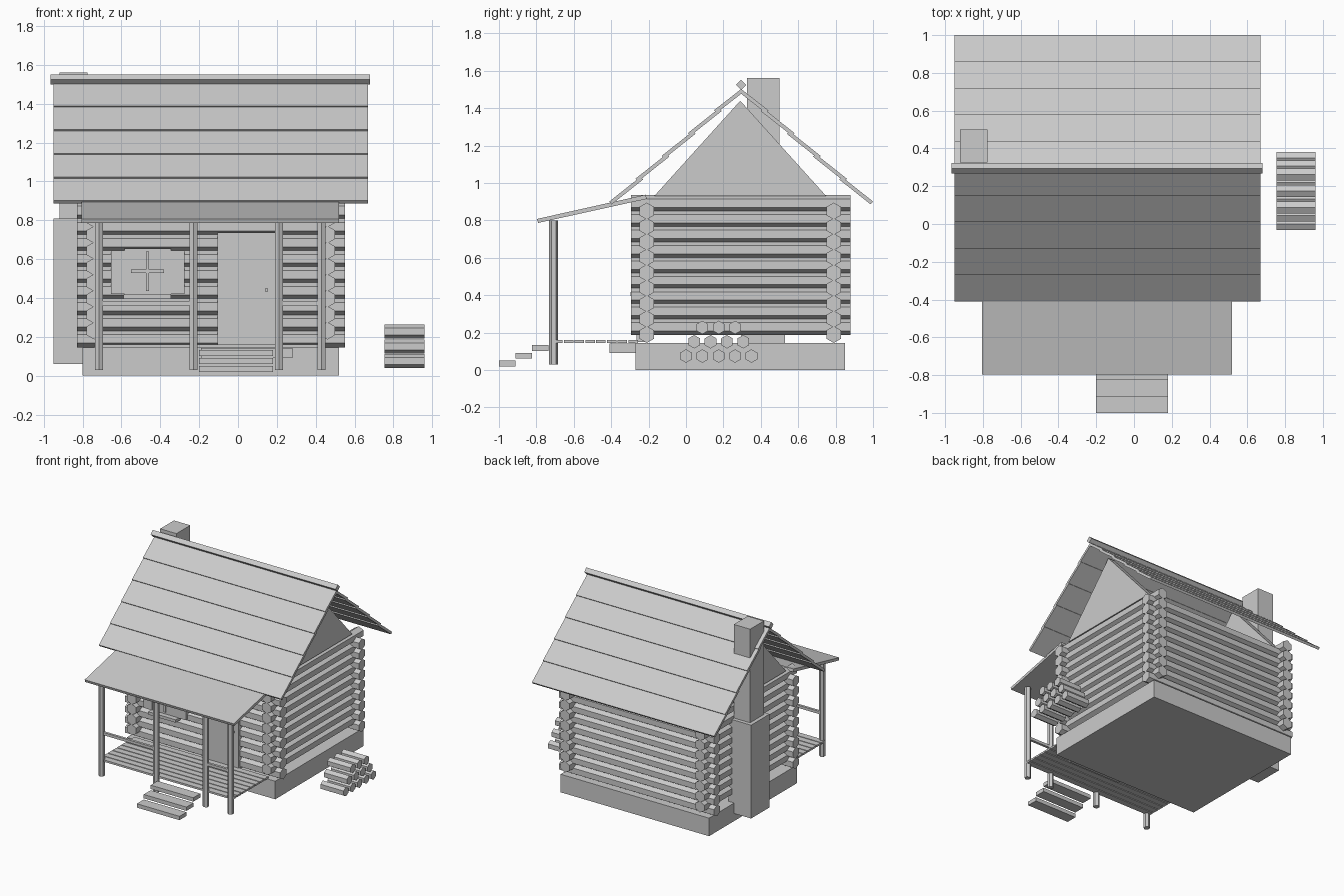
import bpy, bmesh, math
from mathutils import Matrix, Vector

if "Cube" in bpy.data.objects:
    bpy.data.objects.remove(bpy.data.objects["Cube"])


def finish(name, bm):
    bmesh.ops.recalc_face_normals(bm, faces=bm.faces)
    me = bpy.data.meshes.new(name)
    bm.to_mesh(me)
    bm.free()
    ob = bpy.data.objects.new(name, me)
    bpy.context.collection.objects.link(ob)
    return ob


def box(name, x, y, z):
    bm = bmesh.new()
    size = Matrix.Diagonal((x[1] - x[0], y[1] - y[0], z[1] - z[0], 1))
    mid = Matrix.Translation((sum(x) / 2, sum(y) / 2, sum(z) / 2))
    bmesh.ops.create_cube(bm, size=1, matrix=mid @ size)
    return finish(name, bm)


def extrude_x(name, profile, x0, x1):
    """Closed (y, z) profile extruded along x."""
    bm = bmesh.new()
    face = bm.faces.new([bm.verts.new((x0, y, z)) for y, z in profile])
    new = bmesh.ops.extrude_face_region(bm, geom=[face])["geom"]
    bmesh.ops.translate(bm, vec=(x1 - x0, 0, 0),
                        verts=[v for v in new if isinstance(v, bmesh.types.BMVert)])
    return finish(name, bm)


def log(name, a, b, r):
    """Six-sided log from a to b, corner pointing up (or along y when upright)."""
    a, b = Vector(a), Vector(b)
    d = (b - a).normalized()
    up = Vector((0, 1, 0)) if abs(d.z) > 0.9 else Vector((0, 0, 1))
    side = up.cross(d)
    bm = bmesh.new()
    rings = []
    for p in (a, b):
        rings.append([bm.verts.new(p + r * (up * math.cos(k * math.pi / 3)
                                            + side * math.sin(k * math.pi / 3)))
                      for k in range(6)])
        bm.faces.new(rings[-1])
    for k in range(6):
        j = (k + 1) % 6
        bm.faces.new((rings[0][k], rings[0][j], rings[1][j], rings[1][k]))
    return finish(name, bm)


# Foundation and doorstep
box("foundation", (-0.80, 0.52), (-0.27, 0.85), (0, 0.145))
box("doorstep", (-0.19, 0.28), (-0.41, -0.26), (0.09, 0.142))

# Interlocking log walls
R, PITCH = 0.045, 0.0825
for i in range(9):
    z = 0.19 + i * PITCH
    for y in (-0.21, 0.79):
        log("long_wall_log", (-0.83, y, z), (0.55, y, z), R)
    z += PITCH / 2
    for x in (-0.74, 0.46):
        log("side_wall_log", (x, -0.295, z), (x, 0.88, z), R)

# Gable ends
for x in (-0.74, 0.46):
    extrude_x("gable", [(-0.17, 0.93), (0.75, 0.93), (0.29, 1.44)], x - 0.03, x + 0.03)

# Overlapping roof boards on both slopes
RIDGE_Y, RIDGE_Z, RUN, DROP, N = 0.295, 1.505, 0.70, 0.61, 5
n = Vector((DROP, RUN)).normalized()
for s in (-1, 1):
    for i in range(N):
        t0, t1 = max(0, i / N - 0.03), (i + 1) / N
        top = Vector((t0 * RUN, RIDGE_Z - t0 * DROP)) - n * 0.022
        low = Vector((t1 * RUN, RIDGE_Z - t1 * DROP)) - n * 0.012
        pts = [top, low, low + n * 0.02, top + n * 0.02]
        extrude_x("roof_board", [(RIDGE_Y + s * p.x, p.y) for p in pts], -0.95, 0.67)
extrude_x("ridge_beam", [(0.268, 1.525), (0.295, 1.498), (0.322, 1.525), (0.295, 1.552)],
          -0.965, 0.68)

# Chimney
box("chimney_base", (-0.95, -0.75), (0.295, 0.53), (0.06, 0.81))
box("chimney_stack", (-0.92, -0.775), (0.325, 0.50), (0.80, 1.562))

# Porch roof
extrude_x("porch_roof", [(-0.79, 0.787), (-0.21, 0.915), (-0.215, 0.938), (-0.797, 0.808)],
          -0.805, 0.52)

# Porch deck, posts, rails and steps
for i in range(8):
    y = -0.71 + i * 0.0575
    box("deck_plank", (-0.74, 0.45), (y, y + 0.05), (0.145, 0.16))
for x in (-0.716, -0.23, 0.21, 0.43):
    log("porch_post", (x, -0.708, 0.03), (x, -0.708, 0.80), 0.024)
for x in ((-0.716, -0.23), (0.21, 0.43)):
    box("porch_rail", x, (-0.718, -0.698), (0.362, 0.384))
for i in range(3):
    y, z = -1 + i * 0.088, 0.02 + i * 0.041
    box("step", (-0.20, 0.18), (y, y + 0.088), (z, z + 0.031))

# Door
box("door", (-0.105, 0.19), (-0.265, -0.20), (0.15, 0.738))
box("door_knob", (0.138, 0.154), (-0.282, -0.26), (0.433, 0.449))

# Window with shutters, cross bars and sill
box("window_pane", (-0.585, -0.345), (-0.258, -0.20), (0.405, 0.655))
for x in (-0.655, -0.35):
    box("shutter", (x, x + 0.075), (-0.265, -0.235), (0.42, 0.645))
box("window_bar_upright", (-0.474, -0.458), (-0.268, -0.25), (0.435, 0.64))
box("window_bar_cross", (-0.55, -0.38), (-0.268, -0.25), (0.53, 0.546))
box("window_sill", (-0.59, -0.345), (-0.298, -0.24), (0.395, 0.418))

# Firewood pile
for row in range(3):
    for i in range(5 - row):
        y, z = (i + row / 2) * 0.0875, 0.075 + row * 0.0765
        log("firewood", (0.755, y, z), (0.96, y, z), 0.036)
